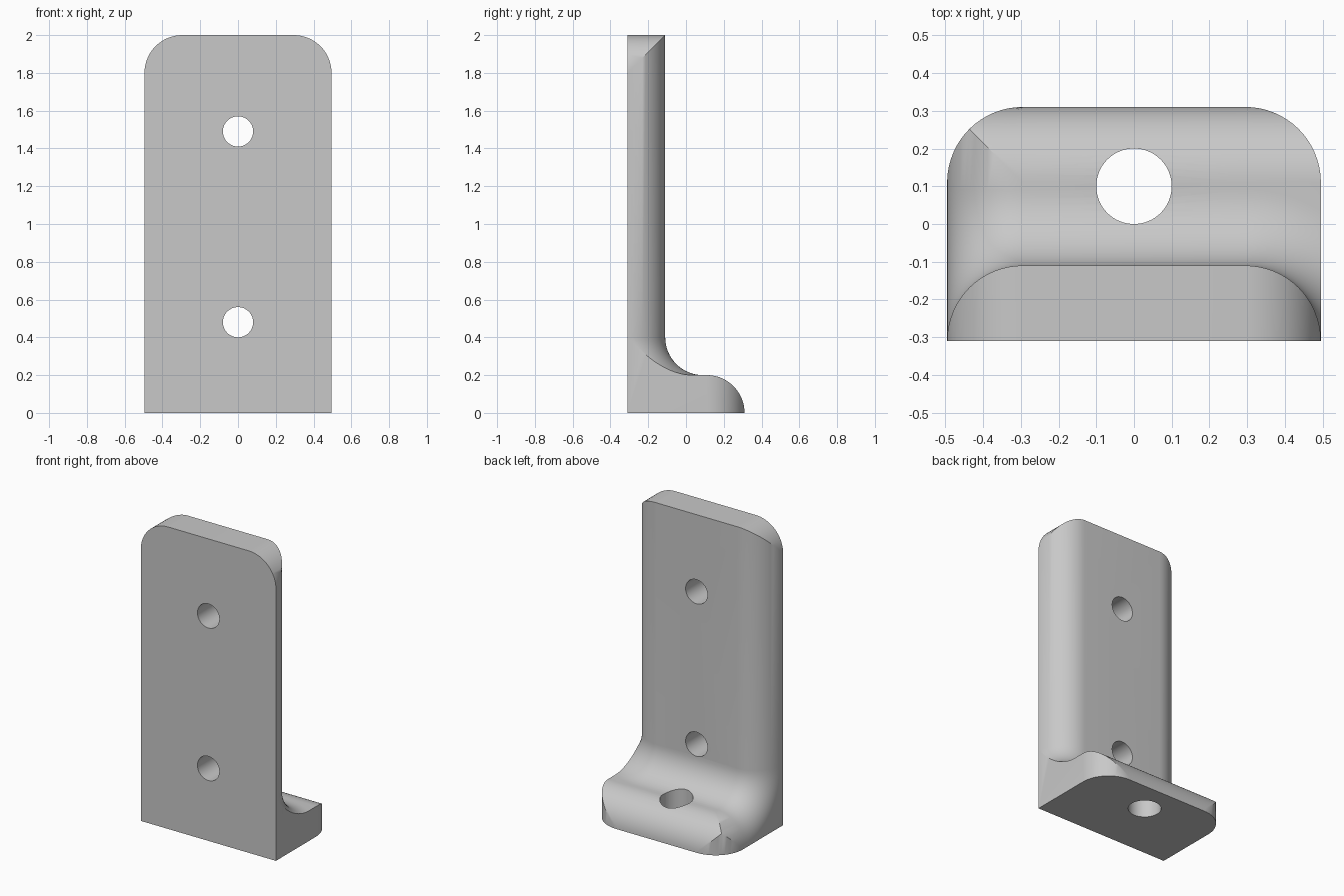
import bpy, bmesh
from math import sin, cos, sqrt, pi, radians

if "Cube" in bpy.data.objects:
    bpy.data.objects.remove(bpy.data.objects["Cube"], do_unlink=True)

R = 0.2            # plate thickness and every rounding radius
FLAT = 0.295       # half width of the part between the rounded edges
FRONT = -0.31
STEPS = 16

grey = bpy.data.materials.new("plain_grey")
grey.use_nodes = True
grey.diffuse_color = (0.58, 0.58, 0.58, 1)
grey.node_tree.nodes["Principled BSDF"].inputs["Base Color"].default_value = grey.diffuse_color


def section(phi, side):
    """Side outline of the bracket where the edge rounding has turned by phi."""
    e, c = R * sin(phi), R * cos(phi)
    pts = [(FRONT, 0), (FRONT, 1.8 + c), (FRONT + c, 1.8 + c)]
    # inner fillet: rolls around the plate edge on one side, follows the rounded L edge on the other
    for i in range(STEPS + 1):
        t = i / STEPS * pi / 2
        if side > 0:
            d = 2 * R - R * cos(t)
            pts.append((FRONT + sqrt(d * d - e * e), 2 * R - R * sin(t)))
        else:
            r = 2 * R - c
            pts.append((0.09 - r * cos(t), 2 * R - r * sin(t)))
    # rounded rear of the foot, trimmed by the corner rounding
    end = pi / 2 - phi
    start = 0 if side > 0 else phi
    for i in range(STEPS + 1):
        if start < end:
            a = start + (end - start) * i / STEPS
            pts.append((0.11 + R * sin(a), R * cos(a)))
        else:
            pts.append((0.11 + c, c))
    pts.append((0.11 + c, 0))
    return pts


# Bracket body lofted across its width
angles = [radians(88.8) * i / STEPS for i in range(STEPS + 1)]
stations = [(-1, a) for a in reversed(angles)] + [(1, a) for a in angles]
bm = bmesh.new()
rings = [[bm.verts.new((s * (FLAT + R * sin(a)), y, z)) for y, z in section(a, s)]
         for s, a in stations]
count = len(rings[0])
for p, q in zip(rings, rings[1:]):
    for i in range(count):
        j = (i + 1) % count
        bm.faces.new((p[i], p[j], q[j], q[i]))
bm.faces.new(rings[0])
bm.faces.new(rings[-1][::-1])
bmesh.ops.remove_doubles(bm, verts=bm.verts[:], dist=0.00005)
bmesh.ops.recalc_face_normals(bm, faces=bm.faces[:])
mesh = bpy.data.meshes.new("bracket_body")
bm.to_mesh(mesh)
bm.free()
mesh.materials.append(grey)
body = bpy.data.objects.new("bracket_body", mesh)
bpy.context.collection.objects.link(body)


def drill(name, radius, location, tilt):
    bpy.ops.mesh.primitive_cylinder_add(vertices=64, radius=radius, depth=0.7,
                                        location=location, rotation=(tilt, 0, 0))
    cutter = bpy.context.object
    cutter.name = name
    cutter.hide_render = True
    cutter.data.materials.append(grey)
    mod = body.modifiers.new(name, "BOOLEAN")
    mod.operation, mod.solver, mod.object = "DIFFERENCE", "EXACT", cutter
    bpy.context.view_layer.objects.active = body
    bpy.ops.object.modifier_apply(modifier=name)
    bpy.data.objects.remove(cutter, do_unlink=True)


# Screw holes through the plate and the foot
drill("lower_plate_hole", 0.08, (0, FRONT, 0.48), pi / 2)
drill("upper_plate_hole", 0.08, (0, FRONT, 1.49), pi / 2)
drill("foot_hole", 0.1, (0, 0.1, 0.1), 0)

bpy.ops.object.select_all(action="DESELECT")
body.select_set(True)
bpy.context.view_layer.objects.active = body
bpy.ops.object.shade_smooth_by_angle(angle=radians(30))
